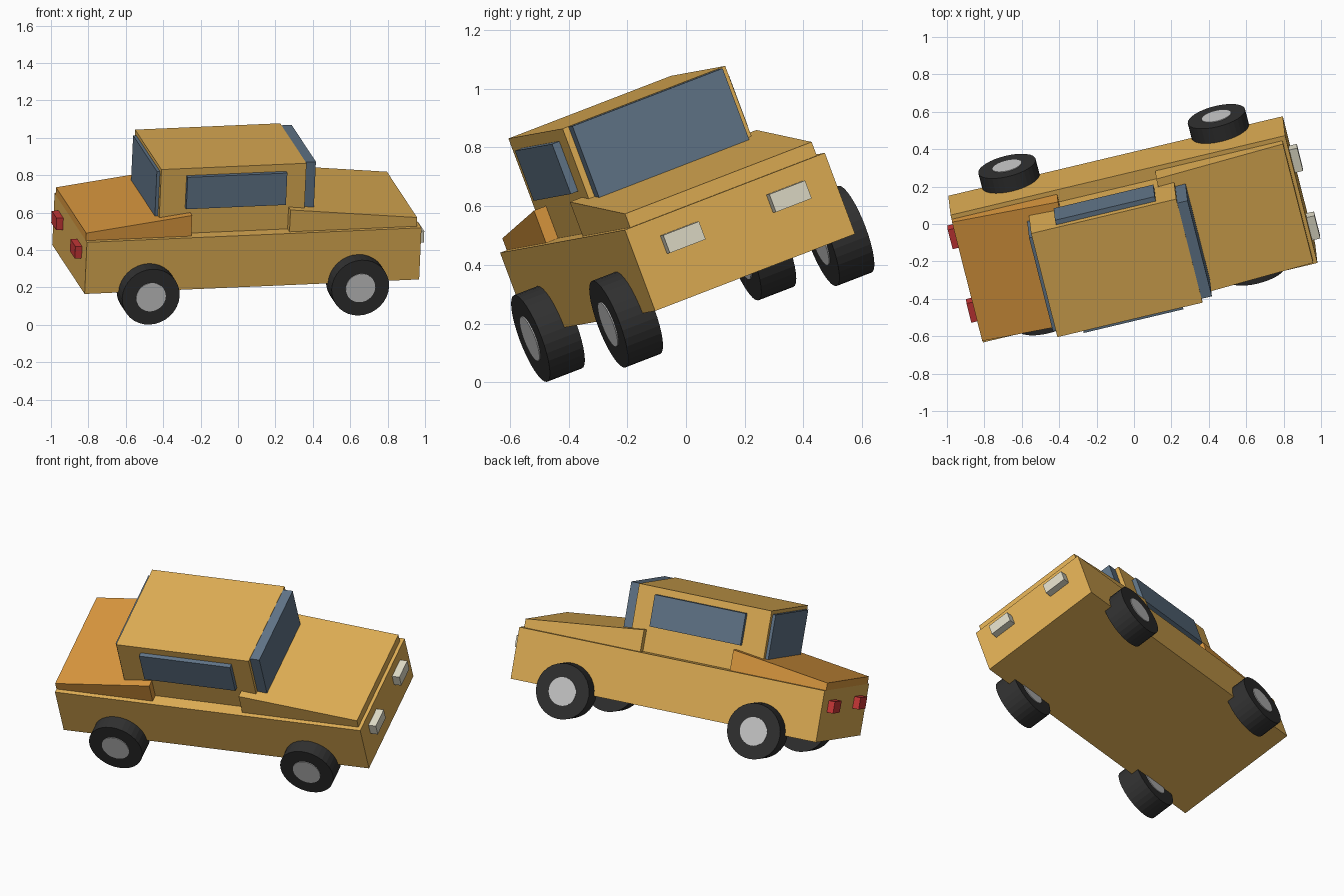
import bpy, bmesh
from math import radians
from mathutils import Matrix, Vector

if "Cube" in bpy.data.objects:
    bpy.data.objects.remove(bpy.data.objects["Cube"])

# The car is built in its own frame (x = length, y = width, z = height,
# origin at the lower rear right corner of the body), then tilted into place.
U = Vector((0.972, 0.231, 0.0423)).normalized()
V = Vector((-0.231, 0.908, 0.350))
V = (V - U * V.dot(U)).normalized()
W = U.cross(V)
FRAME = Matrix.Translation((-0.82, -0.53, 0.165)) @ Matrix((U, V, W)).transposed().to_4x4()
WIDTH = 0.75


def material(name, color):
    mat = bpy.data.materials.new(name)
    mat.diffuse_color = (*color, 1)
    mat.use_nodes = True
    mat.node_tree.nodes["Principled BSDF"].inputs["Base Color"].default_value = mat.diffuse_color
    return mat


PAINT = material("paint", (0.75, 0.43, 0.09))
TRUNK = material("trunk_paint", (0.72, 0.32, 0.05))
GLASS = material("glass", (0.12, 0.18, 0.25))
RUBBER = material("rubber", (0.03, 0.03, 0.03))
METAL = material("hub_grey", (0.55, 0.55, 0.53))
LAMP = material("lamp", (0.75, 0.72, 0.58))
RED = material("red_lamp", (0.6, 0.04, 0.04))


def add_object(name, bm, mat):
    bmesh.ops.recalc_face_normals(bm, faces=bm.faces)
    mesh = bpy.data.meshes.new(name)
    bm.to_mesh(mesh)
    bm.free()
    mesh.materials.append(mat)
    obj = bpy.data.objects.new(name, mesh)
    bpy.context.collection.objects.link(obj)
    obj.matrix_world = FRAME
    return obj


def prism(name, profile, y0, y1, mat):
    """Side profile of (x, z) points extruded across the width."""
    bm = bmesh.new()
    face = bm.faces.new([bm.verts.new((x, y0, z)) for x, z in profile])
    new = bmesh.ops.extrude_face_region(bm, geom=[face])["geom"]
    bmesh.ops.translate(bm, vec=(0, y1 - y0, 0),
                        verts=[g for g in new if isinstance(g, bmesh.types.BMVert)])
    return add_object(name, bm, mat)


def box(name, xs, ys, zs, mat):
    (x0, x1), (z0, z1) = xs, zs
    return prism(name, [(x0, z0), (x1, z0), (x1, z1), (x0, z1)], *ys, mat)


def cylinder(name, x, y0, y1, radius, mat):
    bm = bmesh.new()
    place = Matrix.Translation((x, (y0 + y1) / 2, 0)) @ Matrix.Rotation(radians(90), 4, 'X')
    bmesh.ops.create_cone(bm, cap_ends=True, segments=32, radius1=radius,
                          radius2=radius, depth=y1 - y0, matrix=place)
    return add_object(name, bm, mat)


def both_sides(y0, y1):
    return (("right", (y0, y1)), ("left", (WIDTH - y1, WIDTH - y0)))


# Body, hood, trunk and cabin
box("lower_body", (0, 1.84), (0, WIDTH), (0, 0.295), PAINT)
prism("hood", [(1.12, 0.28), (1.82, 0.28), (1.82, 0.345), (1.12, 0.42)], 0.025, 0.725, PAINT)
prism("trunk", [(0, 0.295), (0.58, 0.295), (0.58, 0.413), (0, 0.338)], 0.025, 0.725, TRUNK)
box("cabin", (0.41, 1.208), (0.07, 0.68), (0.28, 0.666), PAINT)

# Windows
box("windshield", (1.2, 1.265), (0.092, 0.655), (0.40, 0.664), GLASS)
box("rear_window", (0.393, 0.42), (0.1, 0.65), (0.39, 0.645), GLASS)
for side, ys in both_sides(0.043, 0.08):
    box(f"{side}_window", (0.55, 1.098), ys, (0.443, 0.625), GLASS)

# Lights
for side, ys in both_sides(0.109, 0.243):
    box(f"{side}_headlight", (1.82, 1.884), ys, (0.168, 0.233), LAMP)
for side, ys in both_sides(0.102, 0.215):
    box(f"{side}_taillight", (-0.037, 0.02), ys, (0.166, 0.234), RED)

# Wheels, with hubs running right through the tires
for end, x in (("rear", 0.344), ("front", 1.496)):
    for side, ys in both_sides(-0.087, 0.044):
        cylinder(f"{end}_{side}_tire", x, *ys, 0.158, RUBBER)
        cylinder(f"{end}_{side}_hub", x, ys[0] - 0.004, ys[1] + 0.004, 0.081, METAL)
